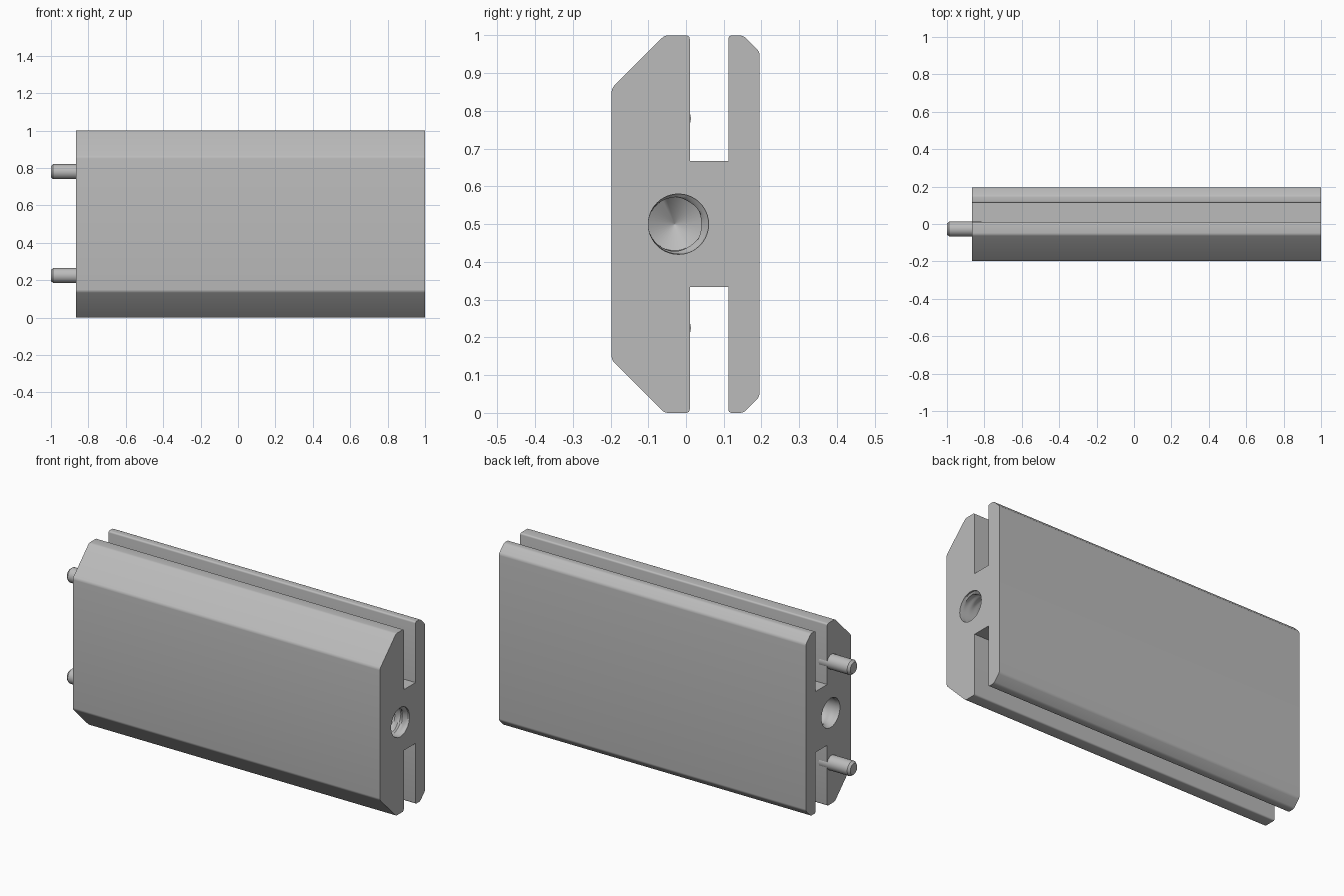
import bpy, bmesh, math

old = bpy.data.objects.get("Cube")
if old:
    bpy.data.objects.remove(old, do_unlink=True)

grey = bpy.data.materials.new("plain grey")
grey.use_nodes = True
colour = (0.5, 0.5, 0.5, 1)
grey.diffuse_color = colour
grey.node_tree.nodes["Principled BSDF"].inputs["Base Color"].default_value = colour

LEFT, RIGHT, MID = 1.0, -0.865, 0.5


def make_object(name, bm):
    bmesh.ops.recalc_face_normals(bm, faces=bm.faces)
    mesh = bpy.data.meshes.new(name)
    bm.to_mesh(mesh)
    bm.free()
    mesh.materials.append(grey)
    obj = bpy.data.objects.new(name, mesh)
    bpy.context.collection.objects.link(obj)
    return obj


def smooth(obj, angle=30):
    bpy.ops.object.select_all(action='DESELECT')
    obj.select_set(True)
    bpy.context.view_layer.objects.active = obj
    bpy.ops.object.shade_smooth_by_angle(angle=math.radians(angle))


def skin(rings, name):
    """Closed skin over a list of equal point rings."""
    bm = bmesh.new()
    loops = [[bm.verts.new(p) for p in ring] for ring in rings]
    n = len(loops[0])
    for a, b in zip(loops, loops[1:]):
        for i in range(n):
            j = (i + 1) % n
            bm.faces.new((a[i], a[j], b[j], b[i]))
    bm.faces.new(loops[0])
    bm.faces.new(loops[-1])
    return make_object(name, bm)


# Rail body: half outline (y, height above middle), mirrored and extruded
half = [(-0.197, 0.36), (-0.057, 0.5), (0.01, 0.5), (0.01, 0.167),
        (0.112, 0.167), (0.112, 0.5), (0.152, 0.5), (0.195, 0.457)]
outline = [(y, MID + h) for y, h in half] + [(y, MID - h) for y, h in reversed(half)]
bm = bmesh.new()
face = bm.faces.new([bm.verts.new((RIGHT, y, z)) for y, z in outline])
new = bmesh.ops.extrude_face_region(bm, geom=[face])["geom"]
bmesh.ops.translate(bm, vec=(LEFT - RIGHT, 0, 0),
                    verts=[v for v in new if isinstance(v, bmesh.types.BMVert)])
long_edges = [e for e in bm.edges
              if abs(e.verts[0].co.x - e.verts[1].co.x) > 1
              and abs(e.verts[0].co.z - MID) > 0.2]
bmesh.ops.bevel(bm, geom=long_edges, offset=0.009, segments=4, profile=0.5,
                affect='EDGES')
body = make_object("rail_body", bm)


# Threaded blind holes: bore and slightly offset thread circle
def hole_cutter(name, end, inward):
    sides, pitch, steps, turns = 40, 0.045, 6, 8

    def ring(depth, blend, scale=1.0):
        points = []
        for i in range(sides):
            a = math.tau * i / sides
            t = blend(i / sides)
            y, r = -0.03 + 0.01 * t, (0.07 + 0.01 * t) * scale
            points.append((end + inward * depth, y + r * math.cos(a), MID + r * math.sin(a)))
        return points

    rings = [ring(-0.02, lambda u: 1), ring(0.008, lambda u: 1)]
    for k in range(1, steps * turns):
        depth = 0.008 + pitch * k / steps
        # sharp-rooted helical groove
        rings.append(ring(depth, lambda u: abs(2 * ((k / steps + u) % 1) - 1)))
    depth += 0.01
    rings.append(ring(depth, lambda u: 0))
    rings.append(ring(depth + 0.042, lambda u: 0, 0.01))
    cutter = skin(rings, name)
    cutter.hide_render = True
    return cutter


for name, end, inward in (("left_hole", LEFT, -1), ("right_hole", RIGHT, 1)):
    cutter = hole_cutter(name, end, inward)
    cut = body.modifiers.new(name, 'BOOLEAN')
    cut.operation, cut.solver, cut.object = 'DIFFERENCE', 'EXACT', cutter
    bpy.ops.object.select_all(action='DESELECT')
    bpy.context.view_layer.objects.active = body
    body.select_set(True)
    bpy.ops.object.modifier_apply(modifier=name)
    bpy.data.objects.remove(cutter, do_unlink=True)
smooth(body)

# Locating pins with chamfered tips
for name, z in (("upper_pin", 0.78), ("lower_pin", 0.225)):
    rings = [[(x, -0.027 + r * math.cos(math.tau * i / 32), z + r * math.sin(math.tau * i / 32))
              for i in range(32)]
             for x, r in ((RIGHT + 0.05, 0.04), (-0.988, 0.04), (-1, 0.03))]
    smooth(skin(rings, name))
